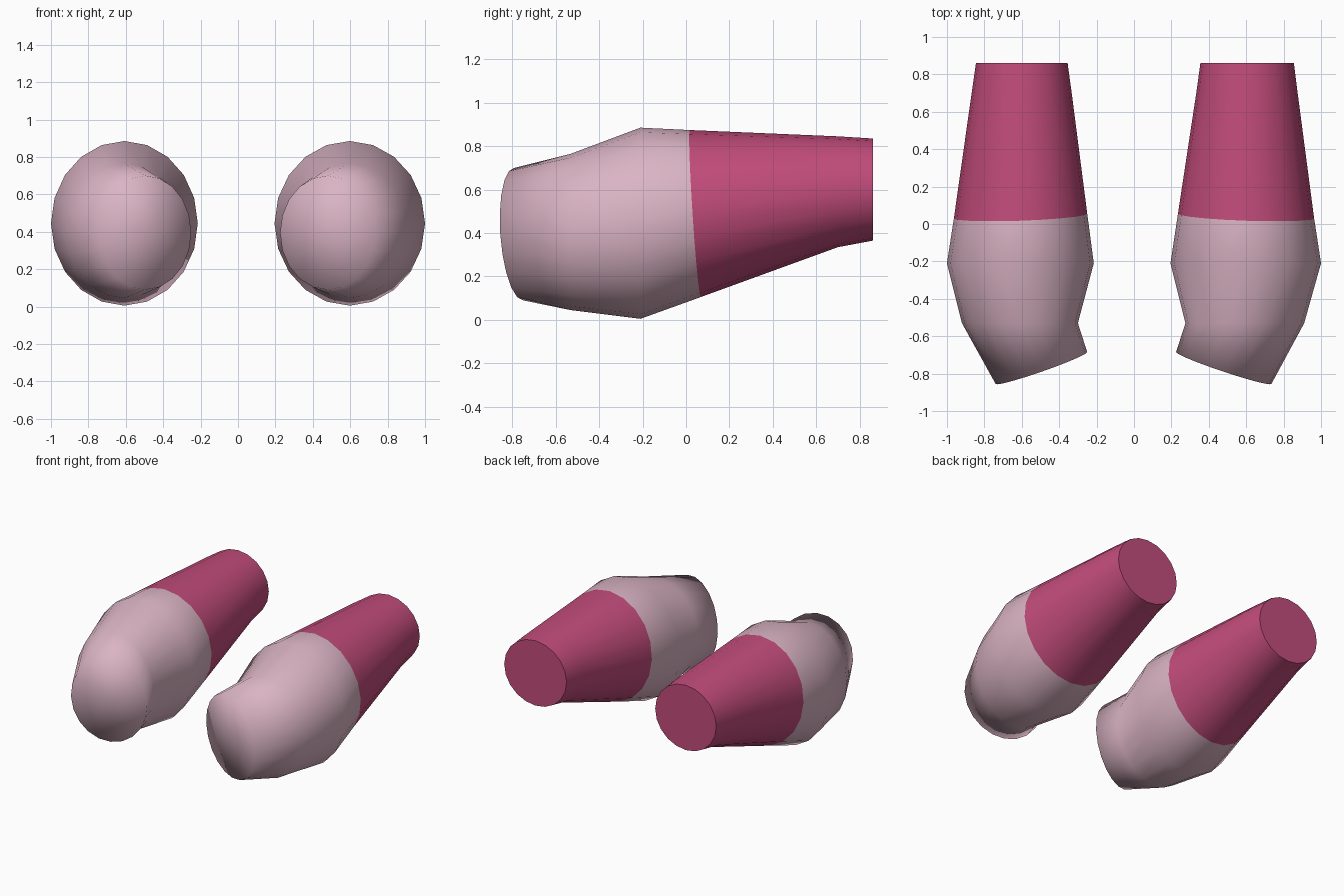
import bpy, bmesh, math

if "Cube" in bpy.data.objects:
    bpy.data.objects.remove(bpy.data.objects["Cube"])

SIDES = 20


def material(name, color):
    m = bpy.data.materials.new(name)
    m.diffuse_color = (*color, 1)
    m.use_nodes = True
    m.node_tree.nodes["Principled BSDF"].inputs["Base Color"].default_value = m.diffuse_color
    return m


skin = material("pale_pink", (0.70, 0.456, 0.546))
cloth = material("deep_pink", (0.539, 0.072, 0.198))


def loft(name, rings, mat, cap):
    """Each ring: inner x, inner y, outer x, outer y, bottom z, top z, lean of the top."""
    bm = bmesh.new()
    loops = []
    for xi, yi, xo, yo, z0, z1, lean in rings:
        loop = []
        for i in range(SIDES):
            a = 2 * math.pi * i / SIDES
            s, c = math.sin(a), math.cos(a)
            loop.append(bm.verts.new(((xi + xo) / 2 + (xo - xi) / 2 * s,
                                      (yi + yo) / 2 + (yo - yi) / 2 * s + lean * c,
                                      (z0 + z1) / 2 + (z1 - z0) / 2 * c)))
        loops.append(loop)
    for a, b in zip(loops, loops[1:]):
        for i in range(SIDES):
            j = (i + 1) % SIDES
            bm.faces.new((a[i], a[j], b[j], b[i]))
    if cap == "front":
        # wrist end, a smooth fan around its middle
        xi, yi, xo, yo, z0, z1, _ = rings[0]
        mid = bm.verts.new(((xi + xo) / 2, (yi + yo) / 2, (z0 + z1) / 2))
        for i in range(SIDES):
            bm.faces.new((loops[0][i], mid, loops[0][(i + 1) % SIDES]))
    else:
        bm.faces.new(loops[-1])
    bmesh.ops.recalc_face_normals(bm, faces=bm.faces)
    # an open tube end can confuse the outward test, so check against the cap
    capf = bm.faces[:][-1]
    capf.normal_update()
    if (capf.normal.y > 0) != (cap == "back"):
        bmesh.ops.reverse_faces(bm, faces=bm.faces)
    for f in bm.faces:
        f.smooth = len(f.verts) <= 4
    if cap == "back":
        for e in capf.edges:
            e.smooth = False
    me = bpy.data.meshes.new(name)
    bm.to_mesh(me)
    bm.free()
    me.materials.append(mat)
    bpy.context.collection.objects.link(bpy.data.objects.new(name, me))


# distances from the middle plane: wrist, forearm, elbow, sleeve edge, shoulder
widths = {
    "left": (-1, [(0.25, 0.74), (0.30, 0.92), (0.215, 1.0), (0.25, 0.963), (0.333, 0.868), (0.355, 0.845)]),
    "right": (1, [(0.225, 0.735), (0.275, 0.91), (0.195, 1.0), (0.235, 0.963), (0.333, 0.875), (0.355, 0.855)]),
}
# inner y, outer y, bottom z, top z, lean
stations = [(-0.685, -0.855, 0.09, 0.70, -0.02), (-0.53, -0.53, 0.045, 0.765, 0),
            (-0.21, -0.21, 0.005, 0.885, 0), (0.055, 0.03, 0.105, 0.874, -0.025),
            (0.70, 0.70, 0.335, 0.845, 0), (0.86, 0.86, 0.365, 0.835, 0)]

for side, (sign, w) in widths.items():
    rings = [(sign * xi, yi, sign * xo, yo, z0, z1, lean)
             for (xi, xo), (yi, yo, z0, z1, lean) in zip(w, stations)]
    loft(side + "_arm", rings[:4], skin, "front")
    loft(side + "_sleeve", rings[3:], cloth, "back")
